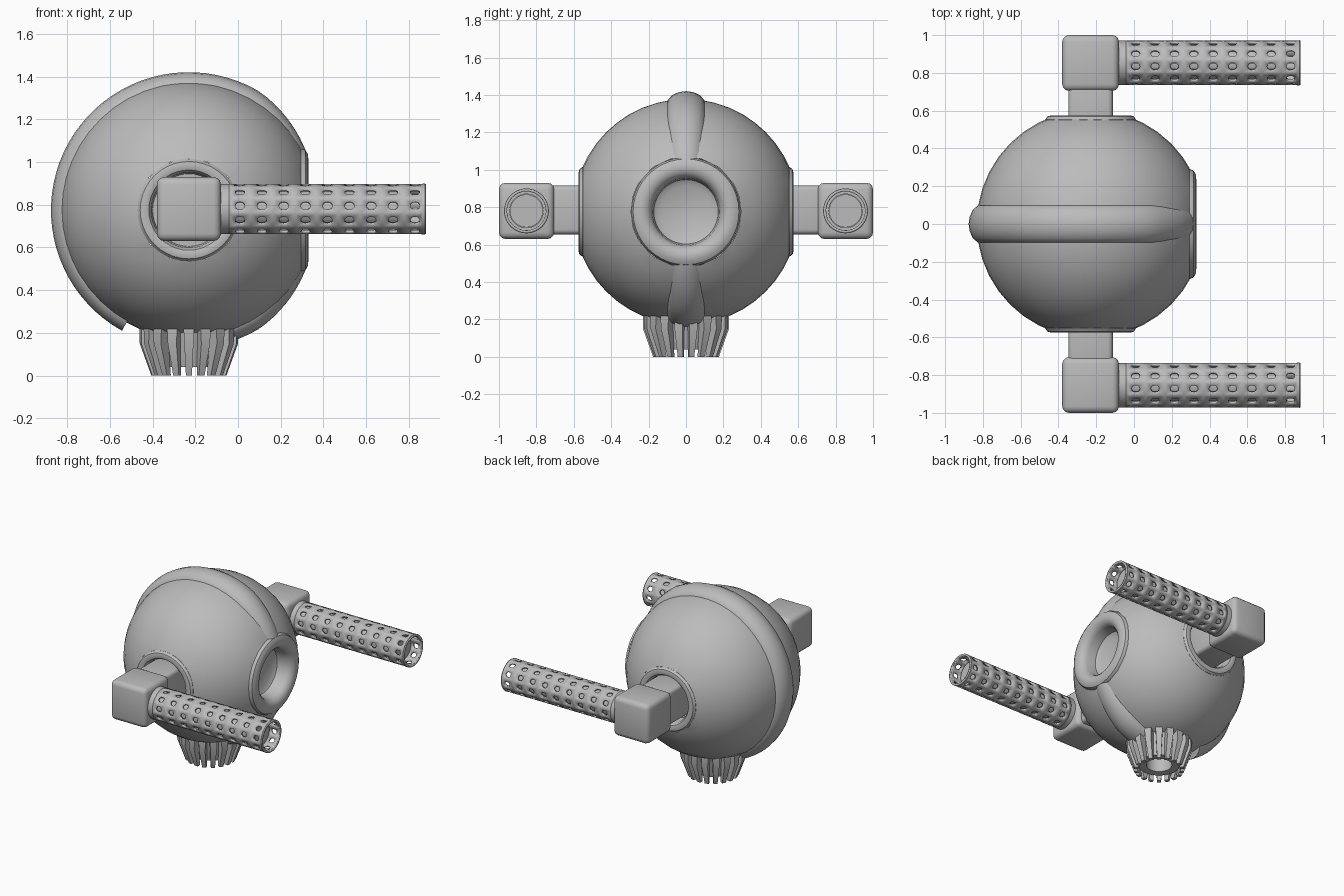
import bpy, bmesh, math
from mathutils import Matrix, Vector

if "Cube" in bpy.data.objects:
    bpy.data.objects.remove(bpy.data.objects["Cube"])

CX, CZ = -0.23, 0.775          # body centre
grey = bpy.data.materials.new("plain_grey")
grey.diffuse_color = (0.5, 0.5, 0.5, 1)
grey.use_nodes = True
grey.node_tree.nodes["Principled BSDF"].inputs["Base Color"].default_value = grey.diffuse_color


def finish(name, bm, angle=35, recalc=True):
    bmesh.ops.remove_doubles(bm, verts=bm.verts, dist=1e-5)
    if recalc:
        bmesh.ops.recalc_face_normals(bm, faces=bm.faces)
    me = bpy.data.meshes.new(name)
    bm.to_mesh(me)
    bm.free()
    me.materials.append(grey)
    ob = bpy.data.objects.new(name, me)
    bpy.context.collection.objects.link(ob)
    bpy.ops.object.select_all(action='DESELECT')
    ob.select_set(True)
    bpy.context.view_layer.objects.active = ob
    bpy.ops.object.shade_smooth_by_angle(angle=math.radians(angle))
    return ob


def lathe(name, profile, matrix, segs=40, angle=35):
    """Revolve (radius, height) points about local z."""
    bm = bmesh.new()
    for i in range(segs):
        a, b = (2 * math.pi * k / segs for k in (i, i + 1))
        for (r0, h0), (r1, h1) in zip(profile, profile[1:]):
            pts = [(r0, a, h0), (r0, b, h0), (r1, b, h1), (r1, a, h1)]
            if r1 == 0:
                pts.pop()
            elif r0 == 0:
                pts.pop(0)
            bm.faces.new([bm.verts.new((r * math.cos(t), r * math.sin(t), h))
                          for r, t, h in pts])
    # open shells: orient outward along the profile direction
    bmesh.ops.remove_doubles(bm, verts=bm.verts, dist=1e-5)
    bm.transform(matrix)
    return finish(name, bm, angle, recalc=False)


def box(name, size, loc, bevel):
    bm = bmesh.new()
    bmesh.ops.create_cube(bm, size=1)
    bm.transform(Matrix.Translation(loc) @ Matrix.Diagonal((*size, 1)))
    bmesh.ops.bevel(bm, geom=bm.edges[:], offset=bevel, segments=3,
                    profile=0.5, affect='EDGES')
    return finish(name, bm)


# Spherical body, cut flat where the three rings sit
bm = bmesh.new()
bmesh.ops.create_uvsphere(bm, u_segments=40, v_segments=24, radius=0.603)
for n, d in (((1, 0, 0), 0.525), ((0, 1, 0), 0.552), ((0, -1, 0), 0.552)):
    n = Vector(n)
    bmesh.ops.bisect_plane(bm, geom=bm.verts[:] + bm.edges[:] + bm.faces[:],
                           plane_co=n * d, plane_no=n, clear_outer=True)
bm.transform(Matrix.Translation((CX, 0, CZ)))
finish("body", bm)

# Front eye ring with recessed lens
lathe("eye_ring",
      [(0.29, 0.495), (0.292, 0.525), (0.283, 0.545), (0.262, 0.557),
       (0.235, 0.56), (0.21, 0.553), (0.19, 0.535), (0.18, 0.51),
       (0.172, 0.44), (0.14, 0.42), (0, 0.42)],
      Matrix.Translation((CX, 0, CZ)) @ Matrix.Rotation(math.pi / 2, 4, 'Y'))


# Raised band around the body, in two arcs that stop at the eye and nozzle
def band(name, a0, a1, n):
    bm = bmesh.new()
    rings = []
    for i in range(n + 1):
        deg = a0 + (a1 - a0) * i / n
        a = math.radians(deg)
        near = max(0, 1 - (abs(deg) - 24) / 35)   # sinks towards the eye
        ring = []
        for k in range(16):
            t = 2 * math.pi * k / 16
            r = 0.57 - 0.035 * near + 0.076 * math.cos(t)
            y = (0.105 - 0.012 * near) * math.sin(t)
            ring.append(bm.verts.new((CX + r * math.cos(a), y, CZ + r * math.sin(a))))
        rings.append(ring)
    for p, q in zip(rings, rings[1:]):
        for k in range(16):
            bm.faces.new((p[k], p[k - 1], q[k - 1], q[k]))
    bm.faces.new(rings[0])
    bm.faces.new(rings[-1])
    finish(name, bm)


band("upper_band", 24, 241, 48)
band("lower_band", -72, -24, 12)

# Nozzle under the body: fins around a hollow funnel
bm = bmesh.new()
fin = [(0.23, 0.235), (0.23, 0.15), (0.176, 0), (0.148, 0), (0.19, 0.235)]
FINS = 18
for i in range(FINS):
    rot = Matrix.Translation((CX, 0, 0)) @ Matrix.Rotation(2 * math.pi * (i + .5) / FINS, 4, 'Z')
    sides = [[bm.verts.new(rot @ Vector((r, s * (0.014 + 0.05 * z), z))) for r, z in fin]
             for s in (-1, 1)]
    bm.faces.new(sides[0])
    bm.faces.new(sides[1])
    for k in range(5):
        bm.faces.new((sides[0][k - 1], sides[0][k], sides[1][k], sides[1][k - 1]))
finish("nozzle_fins", bm, 20)
lathe("nozzle_funnel",
      [(0, 0.15), (0.09, 0.15), (0.09, 0.04), (0.145, 0.04), (0.155, 0.07), (0.195, 0.24)],
      Matrix.Translation((CX, 0, 0)), 36)


# Perforated barrel sleeve: a grid of cells, each with a round hole
def sleeve(name, y):
    bm = bmesh.new()
    x0, pitch, cols, rows, rad = -0.042, 0.1025, 9, 10, 0.118
    half_a = math.pi / rows

    def pt(x, ang):
        return bm.verts.new((x, y + rad * math.sin(ang), 0.78 + rad * math.cos(ang)))

    # twelve points round the border of a unit cell
    rim = [(1, 0), (1, .5), (1, 1), (.4, 1), (-.4, 1), (-1, 1),
           (-1, .5), (-1, 0), (-1, -.5), (-1, -1), (-.4, -1), (.4, -1), (1, -1), (1, -.5)]
    for c in range(cols):
        for r in range(rows):
            cx = x0 + (c + 0.5) * pitch
            ca = math.radians(62) + 2 * half_a * r
            outer, inner = [], []
            for u, v in rim:
                outer.append(pt(cx + u * pitch / 2, ca + v * half_a))
                t = math.atan2(v * half_a * rad, u * pitch / 2)
                inner.append(pt(cx + 0.022 * math.cos(t), ca + 0.022 * math.sin(t) / rad))
            for k in range(len(rim)):
                bm.faces.new((outer[k - 1], outer[k], inner[k], inner[k - 1]))
    bmesh.ops.remove_doubles(bm, verts=bm.verts, dist=1e-4)
    bmesh.ops.recalc_face_normals(bm, faces=bm.faces)
    f = bm.faces[0]
    if f.normal.dot(f.calc_center_median() - Vector((f.calc_center_median().x, y, 0.78))) < 0:
        bmesh.ops.reverse_faces(bm, faces=bm.faces)
    ob = finish(name, bm, 40, recalc=False)
    mod = ob.modifiers.new("wall", 'SOLIDIFY')
    mod.thickness = 0.014
    mod.offset = -1


# Side sockets, arms and barrels
for side, s in (("left", 1), ("right", -1)):
    lathe(side + "_socket_ring",
          [(0.238, 0.525), (0.24, 0.553), (0.228, 0.57), (0.208, 0.575),
           (0.188, 0.568), (0.176, 0.55), (0.17, 0.46), (0, 0.46)],
          Matrix.Translation((CX, 0, CZ)) @ Matrix.Rotation(-s * math.pi / 2, 4, 'X'))
    box(side + "_arm", (0.235, 0.34, 0.26), (CX, s * 0.60, 0.785), 0.025)
    box(side + "_gun_housing", (0.3, 0.295, 0.3), (CX, s * 0.8525, 0.78), 0.035)
    sleeve(side + "_barrel_sleeve", s * 0.853)
    axis = Matrix.Translation((0, s * 0.853, 0.78)) @ Matrix.Rotation(math.pi / 2, 4, 'Y')
    lathe(side + "_barrel_base", [(0.118, -0.12), (0.118, -0.042), (0.09, -0.042)], axis)
    lathe(side + "_barrel_core", [(0.088, -0.1), (0.088, 0.8), (0, 0.8)], axis)
    lathe(side + "_muzzle_rim",
          [(0.118, 0.86), (0.12, 0.875), (0.104, 0.875), (0.104, 0.86)], axis)
